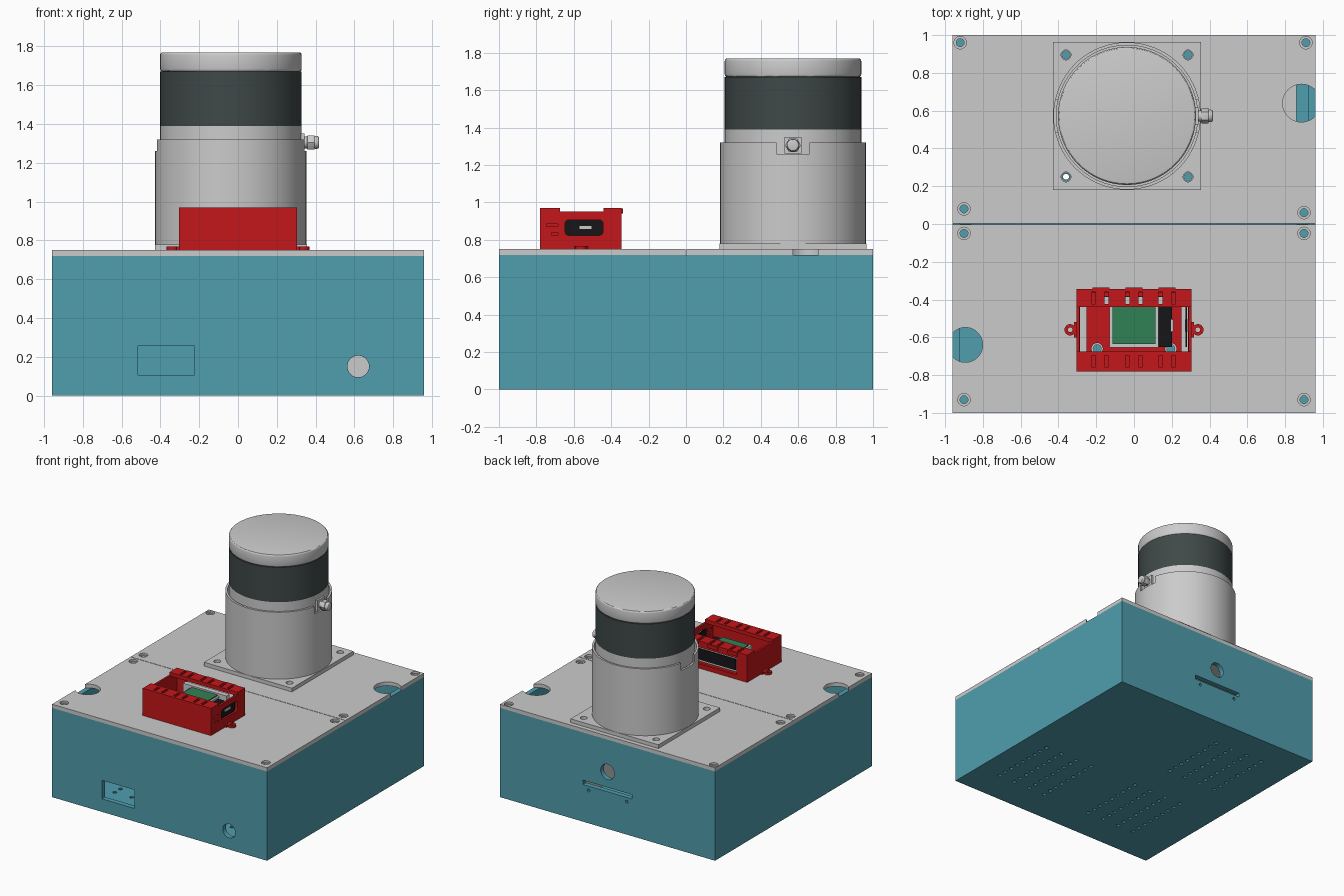
import bpy, bmesh, math
from mathutils import Matrix, Vector

if "Cube" in bpy.data.objects:
    bpy.data.objects.remove(bpy.data.objects["Cube"])

MATS = {}
COLORS = {"teal": (0.08, 0.34, 0.42, 1), "red": (0.55, 0.008, 0.01, 1),
          "dark": (0.05, 0.065, 0.065, 1), "black": (0.008, 0.008, 0.01, 1),
          "green": (0.03, 0.22, 0.09, 1)}


def mat(name):
    if name not in MATS:
        MATS[name] = bpy.data.materials.new(name)
        MATS[name].diffuse_color = COLORS[name]
    return MATS[name]


def B(x0, x1, y0, y1, z0, z1):
    """Box between limits."""
    def add(bm):
        m = Matrix.Translation(((x0 + x1) / 2, (y0 + y1) / 2, (z0 + z1) / 2))
        s = Matrix.Diagonal((abs(x1 - x0), abs(y1 - y0), abs(z1 - z0), 1))
        bmesh.ops.create_cube(bm, size=1, matrix=m @ s)
    return add


def C(a, b, r, seg=24):
    """Cylinder from point a to point b."""
    def add(bm):
        a_, b_ = Vector(a), Vector(b)
        d = b_ - a_
        rot = Vector((0, 0, 1)).rotation_difference(d).to_matrix().to_4x4()
        bmesh.ops.create_cone(bm, cap_ends=True, segments=seg, radius1=r, radius2=r,
                              depth=d.length, matrix=Matrix.Translation((a_ + b_) / 2) @ rot)
    return add


def V(x, y, z0, z1, r, seg=24):
    return C((x, y, z0), (x, y, z1), r, seg)


def part(name, color, *shapes):
    bm = bmesh.new()
    for s in shapes:
        s(bm)
    me = bpy.data.meshes.new(name)
    bm.to_mesh(me)
    bm.free()
    if color:
        me.materials.append(mat(color))
    ob = bpy.data.objects.new(name, me)
    bpy.context.collection.objects.link(ob)
    return ob


def bake(ob):
    dg = bpy.context.evaluated_depsgraph_get()
    me = bpy.data.meshes.new_from_object(ob.evaluated_get(dg))
    ob.modifiers.clear()
    ob.data = me


def cut(ob, *shapes):
    c = part("cutter", None, *shapes)
    m = ob.modifiers.new("cut", "BOOLEAN")
    m.operation, m.solver, m.object = "DIFFERENCE", "EXACT", c
    bake(ob)
    bpy.data.objects.remove(c)


def bevel(ob, width, seg=2):
    m = ob.modifiers.new("bevel", "BEVEL")
    m.width, m.segments, m.limit_method = width, seg, "ANGLE"
    m.angle_limit = math.radians(40)
    bake(ob)


# hollow case with front socket opening, cable holes, rear slot
case = part("case", "teal", B(-.96, .96, -1, 1, 0, .72))
cut(case, B(-.92, .92, -.96, .96, .03, .8))
cut(case, B(-.515, -.225, -1.1, -.9, .105, .255),
    C((.62, -1.1, .15), (.62, -.9, .15), .056, 32),
    C((0, .9, .46), (0, 1.1, .46), .062, 32),
    B(-.22, .22, .9, 1.1, .30, .335),
    *[C((x, .9, .265), (x, 1.1, .265), .012, 12) for x in (-.17, .17)])
# three groups of floor vents
cut(case, *[V(cx + .15 * (i - 1.5), cy + .07 * (j - 4), -.05, .08, .016, 10)
            for cx, cy in ((.525, -.44), (-.37, -.44), (-.435, .46))
            for i in range(4) for j in range(9)])
part("inner_block", None, B(.42, .86, .3, .8, .03, .3))

# lids with counterbored screw holes and cable cutouts
back_screws = [(-.92, .96), (.91, .96), (-.90, .08), (.90, .06)]
front_screws = [(-.90, -.05), (.90, -.05), (-.90, -.93), (.90, -.93)]
part("screw_posts", "teal", *[B(math.copysign(.93, x) - .07, math.copysign(.93, x) + .03 - .0,
                                max(y - .05, -.98), min(y + .05, .98), .03, .715)
                              if x > 0 else
                              B(-.96 + .0, -.86, max(y - .05, -.98), min(y + .05, .98), .03, .715)
                              for x, y in front_screws + back_screws])
MX, MY = -.037, .572
mount_holes = [(MX + sx * .323, MY + sy * .323) for sx in (-1, 1) for sy in (-1, 1)]
foot_holes = [(-.195, -.66), (.195, -.66)]
for name, y0, y1, screws, notch, extra in (
        ("back_lid", .002, 1, back_screws, (.887, .64, .1), mount_holes),
        ("front_lid", -1, -.002, front_screws, (-.893, -.64, .092), foot_holes)):
    lid = part(name, None, B(-.96, .96, y0, y1, .72, .75))
    cut(lid, V(notch[0], notch[1], .7, .8, notch[2], 48),
        *[V(x, y, .7, .8, .021) for x, y in screws + extra])
    cut(lid, *[V(x, y, .735, .8, .033) for x, y in screws])

# sensor mount: flange plate and notched sleeve
plate = part("mount_plate", None, B(MX - .392, MX + .392, MY - .392, MY + .392, .75, .78))
cut(plate, *[V(x, y, .7, .8, .026) for x, y in mount_holes])
sleeve = part("mount_sleeve", None, V(MX, MY, .775, 1.32, .39, 96))
cut(sleeve, V(MX, MY, .79, 1.4, .374, 96))
cut(sleeve, B(-.6, .6, MY - .088, MY + .088, 1.26, 1.4))

# round sensor: base, dark window band, cap
part("sensor_base", None, V(MX, MY, .79, 1.39, .365, 96))
part("sensor_band", "dark", V(MX, MY, 1.39, 1.67, .365, 96))
cap = part("sensor_cap", None, V(MX, MY, 1.67, 1.77, .365, 96))
bevel(cap, .014, 3)

# cable gland on the sensor side
gx = lambda a, b, r, seg=24: C((a, MY, 1.305), (b, MY, 1.305), r, seg)
part("gland_flange", None, B(.31, .342, MY - .045, MY + .045, 1.262, 1.35))
part("gland_neck", None, gx(.335, .365, .03))
nut = part("gland_nut", None, gx(.357, .395, .042, 6))
bevel(nut, .003)
tip = part("gland_tip", None, gx(.39, .418, .033))
bevel(tip, .01, 3)

# red bracket: block hollowed out, leaving two slotted rails
br = part("bracket", "red", B(-.305, .305, -.78, -.345, .75, .97))
cut(br, B(-.289, .289, -.76, -.365, .772, .94))
cut(br, B(-.4, .4, -.675, -.44, .95, 1.1))
cut(br, B(-.288, .288, -.675, -.44, .9, 1.1))
cut(br, *[B(s * .251, s * .287, -.675, -.44, .7, .8) for s in (-1, 1)])
cut(br, *[B(x - .011, x + .011, y - .031, y + .031, .92, 1)
          for x in (-.215, -.145, -.035, .035, .14, .21) for y in (-.727, -.392)])
cut(br, B(-.21, .21, -.38, -.3, .785, .92), *[V(x, y, .7, .8, .03) for x, y in foot_holes])
# right side openings
cut(br, B(.27, .32, -.647, -.443, .845, .885), B(.27, .32, -.745, -.685, .872, .884),
    B(.27, .32, -.72, -.685, .826, .838))
cut(br, B(.27, .32, -.623, -.467, .823, .907),
    )
cut(br, *[C((.27, y, z), (.32, y, z), .022, 16) for y in (-.625, -.465) for z in (.845, .885)][:1])
cut(br, *[C((.27, y, z), (.32, y, z), .0215, 16) for y, z in
          ((-.465, .845),)])
cut(br, *[C((.27, y, .885), (.32, y, .885), .022, 16) for y in (-.625, -.465)])
part("bracket_clips", "red", *[B(x - .045, x + .045, -.36, -.336, .94, .968)
                               for x in (-.175, 0, .175)])
for side, s in (("left", -1), ("right", 1)):
    ear = part(side + "_ear", "red", V(s * .338, -.56, .75, .768, .03),
               )
    cut(ear, V(s * .338, -.56, .7, .8, .013, 16))
    part(side + "_ear_root", "red", B(s * .295, s * .318, -.6, -.52, .75, .768))

# small circuit module held by the bracket
part("module_frame", None, B(-.13, .13, -.655, -.42, .775, .885))
part("module_board", "green", B(-.115, .115, -.635, -.42, .88, .893))
part("module_side", "black", B(.125, .2, -.65, -.44, .785, .87))
part("side_port", None, B(.195, .21, -.57, -.505, .858, .874))
part("side_window_panel", "black", B(.272, .28, -.65, -.44, .815, .912))
part("side_socket", None, B(.27, .285, -.57, -.505, .857, .875))
part("rear_port_frame", None, B(-.195, .195, -.425, -.385, .785, .905))
part("rear_port_face", "black", B(-.175, .175, -.39, -.38, .80, .89))

# smooth curved walls, keep hard edges
bpy.ops.object.select_all(action="SELECT")
bpy.context.view_layer.objects.active = case
bpy.ops.object.shade_smooth_by_angle(angle=math.radians(30))

for m in bpy.data.materials:
    if m.users and not m.is_grease_pencil:
        m.use_nodes = True
        m.node_tree.nodes["Principled BSDF"].inputs["Base Color"].default_value = m.diffuse_color
